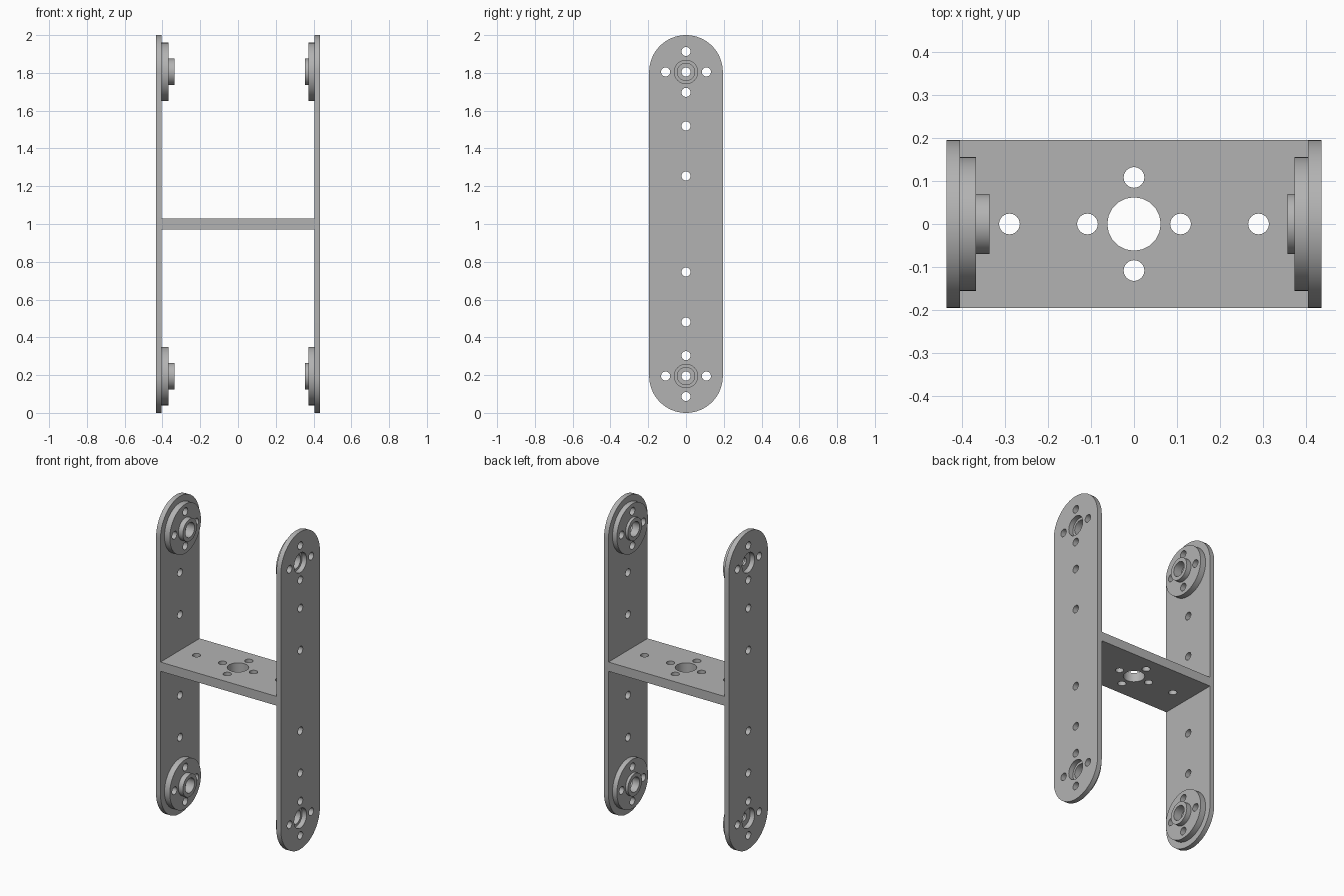
import bpy
import bmesh
from math import cos, sin, pi
from mathutils import Matrix, Vector

cube = bpy.data.objects.get("Cube")
if cube:
    bpy.data.objects.remove(cube, do_unlink=True)

grey = bpy.data.materials.new("plain grey")
grey.use_nodes = True
colour = (0.45, 0.45, 0.45, 1)
grey.diffuse_color = colour
grey.node_tree.nodes["Principled BSDF"].inputs["Base Color"].default_value = colour

END_Z = (0.195, 1.805)
HOLE = 0.024
RING = 0.108
ALONG_X = Matrix.Rotation(pi / 2, 4, "Y")


def make_object(name, bm):
    bmesh.ops.recalc_face_normals(bm, faces=bm.faces)
    mesh = bpy.data.meshes.new(name)
    bm.to_mesh(mesh)
    bm.free()
    mesh.materials.append(grey)
    obj = bpy.data.objects.new(name, mesh)
    bpy.context.collection.objects.link(obj)
    return obj


def add_rod(bm, centre, radius, length, turn=ALONG_X, sides=32):
    bmesh.ops.create_cone(bm, cap_ends=True, segments=sides, radius1=radius, radius2=radius,
                          depth=length, matrix=Matrix.Translation(centre) @ turn)


def apply_boolean(obj, tool, operation):
    mod = obj.modifiers.new("shape", "BOOLEAN")
    mod.operation = operation
    mod.solver = "EXACT"
    mod.object = tool
    bpy.context.view_layer.objects.active = obj
    bpy.ops.object.modifier_apply(modifier=mod.name)
    bpy.data.objects.remove(tool, do_unlink=True)


def drill(obj, rods, turn=ALONG_X, sides=32):
    bm = bmesh.new()
    for centre, radius, length in rods:
        add_rod(bm, centre, radius, length, turn, sides)
    apply_boolean(obj, make_object("drill", bm), "DIFFERENCE")


def smooth(obj):
    bpy.ops.object.select_all(action="DESELECT")
    obj.select_set(True)
    bpy.context.view_layer.objects.active = obj
    bpy.ops.object.shade_smooth_by_angle(angle=0.6)


def ring_holes(x, z, length):
    return [((x, RING * cos(a * pi / 2), z + RING * sin(a * pi / 2)), HOLE, length) for a in range(4)]


def side_plate(name, side):
    # Rounded slab with a row of holes and a hole circle at each end
    bm = bmesh.new()
    radius, steps = 0.195, 32
    outline = []
    for end, z in enumerate(reversed(END_Z)):
        for i in range(steps + 1):
            a = pi * (end + i / steps)
            outline.append(bm.verts.new((side * 0.404, radius * cos(a), z + radius * sin(a))))
    face = bm.faces.new(outline)
    out = bmesh.ops.extrude_face_region(bm, geom=[face])
    moved = [v for v in out["geom"] if isinstance(v, bmesh.types.BMVert)]
    bmesh.ops.translate(bm, verts=moved, vec=Vector((side * 0.031, 0, 0)))
    plate = make_object(name, bm)
    x = side * 0.42
    rods = [((x, 0, 1 + dz), HOLE, 0.2) for dz in (-0.519, -0.254, 0.254, 0.519)]
    for z in END_Z:
        rods += ring_holes(x, z, 0.2) + [((x, 0, z), 0.062, 0.2)]
    drill(plate, rods)
    smooth(plate)


def hub(name, side, z, disc_end, boss_end, web):
    # Stepped disc and boss on the inner face of a side plate
    def span(a, b, radius):
        return (side * (a + b) / 2, 0, z), radius, abs(a - b)

    bm = bmesh.new()
    add_rod(bm, *span(0.404, disc_end, 0.155), sides=64)
    part = make_object(name, bm)
    bm = bmesh.new()
    add_rod(bm, *span(0.39, boss_end, 0.07), sides=64)
    apply_boolean(part, make_object("boss", bm), "UNION")
    drill(part, ring_holes(side * 0.38, z, 0.2))
    if web:
        drill(part, [span(0.39, 0.2, 0.046)])
        drill(part, [span(0.5, 0.2, HOLE)])
    else:
        drill(part, [span(0.5, 0.2, 0.046)])
    smooth(part)


side_plate("right_side_plate", -1)
side_plate("left_side_plate", 1)
for label, z in zip(("lower", "upper"), END_Z):
    hub(label + "_right_hub", -1, z, 0.367, 0.335, True)
    hub(label + "_left_hub", 1, z, 0.373, 0.356, False)

# Cross plate joining the sides
bm = bmesh.new()
bmesh.ops.create_cube(bm, size=1, matrix=Matrix.Translation((0, 0, 1)) @ Matrix.Diagonal((0.808, 0.39, 0.058, 1)))
cross = make_object("cross_plate", bm)
upright = Matrix.Identity(4)
spots = [(-0.289, 0), (-RING, 0), (RING, 0), (0.289, 0), (0, RING), (0, -RING)]
drill(cross, [((x, y, 1), HOLE, 0.2) for x, y in spots], upright)
drill(cross, [((0, 0, 1), 0.062, 0.2)], upright, 20)
smooth(cross)
